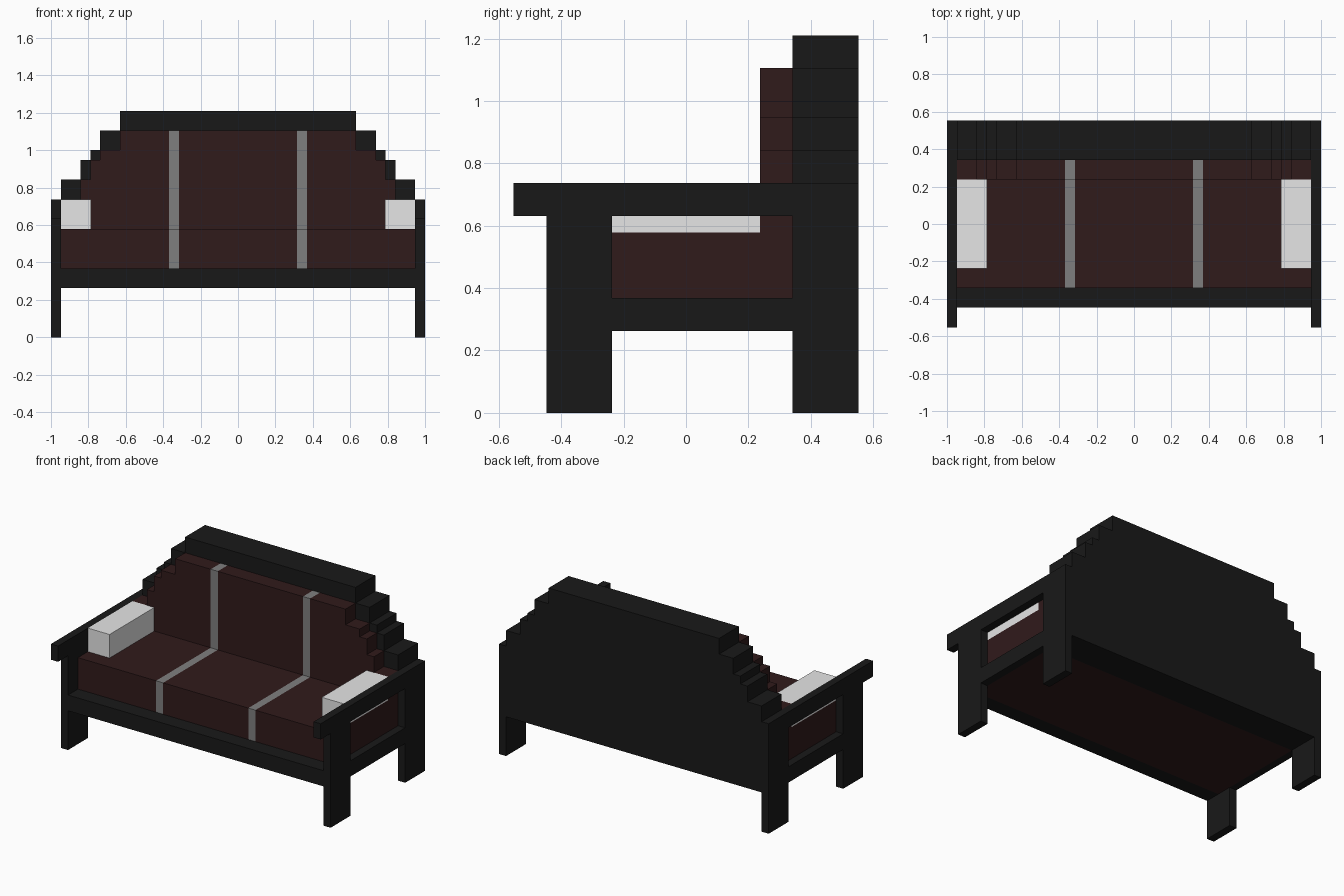
import bpy, bmesh
from mathutils import Vector

if "Cube" in bpy.data.objects:
    bpy.data.objects.remove(bpy.data.objects["Cube"])

U = 1 / 19  # block size: the whole sofa sits on this step grid


def material(name, rgb):
    m = bpy.data.materials.new(name)
    m.diffuse_color = (*rgb, 1)
    m.use_nodes = True
    m.node_tree.nodes["Principled BSDF"].inputs["Base Color"].default_value = m.diffuse_color
    return m


BLACK = material("charcoal wood", (0.0095, 0.0095, 0.0095))
BROWN = material("dark brown leather", (0.030, 0.0105, 0.011))
GREY = material("grey stripe", (0.212, 0.212, 0.212))
PALE = material("pale pillow", (0.79, 0.79, 0.79))


def prism(name, loops, axis, a, b, mat, stripes=False):
    """Extrude an outline (extra loops are holes) along x or y from a to b."""
    def place(u, v):
        return Vector((a, u, v) if axis == "x" else (u, a, v)) * U
    bm = bmesh.new()
    edges = []
    for loop in loops:
        vs = [bm.verts.new(place(*p)) for p in loop]
        edges += [bm.edges.new((vs[i - 1], vs[i])) for i in range(len(vs))]
    bmesh.ops.triangle_fill(bm, edges=edges, use_beauty=True)
    ext = bmesh.ops.extrude_face_region(bm, geom=bm.faces[:], use_keep_orig=True)
    move = Vector((b - a, 0, 0) if axis == "x" else (0, b - a, 0)) * U
    bmesh.ops.translate(bm, vec=move,
                        verts=[g for g in ext["geom"] if isinstance(g, bmesh.types.BMVert)])
    if stripes:  # cut the stripe borders into the cushion
        for x in (-7, -6, 6, 7):
            bmesh.ops.bisect_plane(bm, geom=bm.verts[:] + bm.edges[:] + bm.faces[:],
                                   plane_co=(x * U, 0, 0), plane_no=(1, 0, 0))
    bmesh.ops.recalc_face_normals(bm, faces=bm.faces[:])
    me = bpy.data.meshes.new(name)
    me.materials.append(mat)
    if stripes:
        me.materials.append(GREY)
        for f in bm.faces:
            x = abs(f.calc_center_median().x) / U
            if 6 < x < 7 and f.normal.z > -0.5:
                f.material_index = 1
    bm.to_mesh(me)
    bm.free()
    ob = bpy.data.objects.new(name, me)
    bpy.context.collection.objects.link(ob)
    return ob


def rect(u0, u1, v0, v1):
    return [(u0, v0), (u1, v0), (u1, v1), (u0, v1)]


def stepped(base, steps):
    """Symmetric stepped crown outline from (half width, top) pairs."""
    right, z = [(18, base)], base
    for x, top in steps:
        if z != base:
            right.append((x, z))
        right.append((x, top))
        z = top
    return right + [(-x, v) for x, v in reversed(right)]


# Side frames: legs, armrest and lower rail as one outline with an opening
outline = [(-8.5, 0), (-4.5, 0), (-4.5, 5), (6.5, 5), (6.5, 0), (10.5, 0),
           (10.5, 14), (-10.5, 14), (-10.5, 12), (-8.5, 12)]
opening = rect(-4.5, 6.5, 7, 12)
for side, (a, b) in {"right": (18, 19), "left": (-19, -18)}.items():
    prism(side + "_arm_frame", [outline, opening], "x", a, b, BLACK)

# Back board and front rail
prism("back_board", [stepped(5, [(18, 16), (16, 18), (15, 19), (14, 21), (12, 23)])],
      "y", 6.5, 10.5, BLACK)
prism("front_rail", [rect(-18, 18, 5, 7)], "y", -8.5, -6.5, BLACK)

# Cushions with stripes, filling the frame down to its underside
prism("back_cushion", [stepped(5, [(18, 14), (16, 16), (15, 18), (14, 19), (12, 21)])],
      "y", 4.5, 6.5, BROWN, stripes=True)
prism("seat_cushion", [rect(-18, 18, 5, 11)], "y", -6.5, 4.5, BROWN, stripes=True)

# Arm pillows
for side, (a, b) in {"right": (14.95, 18), "left": (-18, -14.95)}.items():
    prism(side + "_pillow", [rect(a, b, 11, 14)], "y", -4.5, 4.5, PALE)
